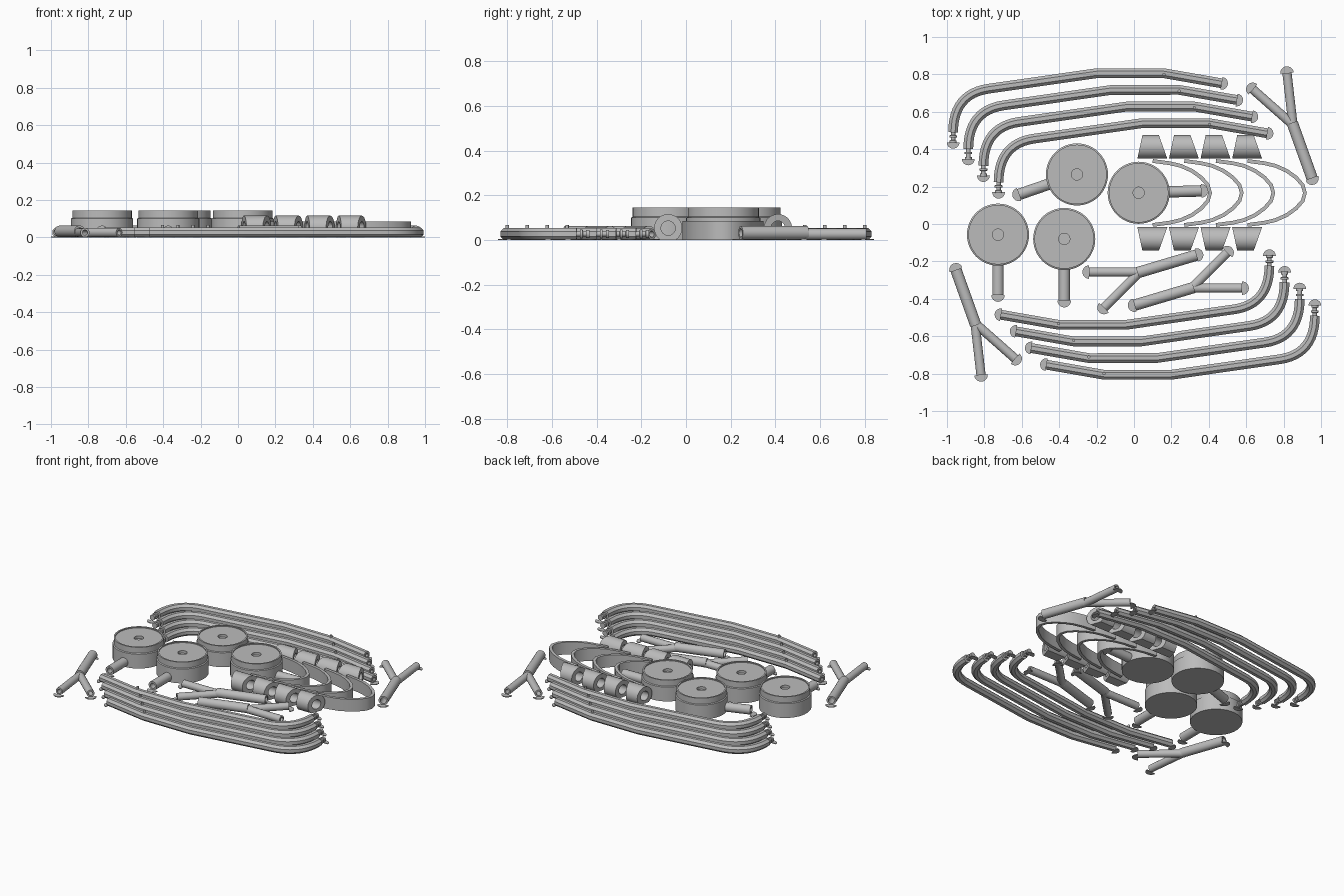
import bpy, bmesh, math
from mathutils import Vector, Matrix

if "Cube" in bpy.data.objects:
    bpy.data.objects.remove(bpy.data.objects["Cube"])

grey = bpy.data.materials.new("light_grey")
grey.diffuse_color = (0.5, 0.5, 0.5, 1)
grey.use_nodes = True
grey.node_tree.nodes["Principled BSDF"].inputs["Base Color"].default_value = grey.diffuse_color


def skin(name, rings, closed=False):
    """Join rings of points with quads; cap the ends, or loop round to the start."""
    bm = bmesh.new()
    vs = [[bm.verts.new(p) for p in ring] for ring in rings]
    n = len(vs[0])
    pairs = list(zip(vs, vs[1:])) + ([(vs[-1], vs[0])] if closed else [])
    for a, b in pairs:
        for i in range(n):
            j = (i + 1) % n
            bm.faces.new((a[i], a[j], b[j], b[i]))
    if not closed:
        bm.faces.new(vs[0])
        bm.faces.new(vs[-1])
    bmesh.ops.recalc_face_normals(bm, faces=bm.faces)
    me = bpy.data.meshes.new(name)
    bm.to_mesh(me)
    bm.free()
    me.materials.append(grey)
    ob = bpy.data.objects.new(name, me)
    bpy.context.collection.objects.link(ob)
    bpy.ops.object.select_all(action='DESELECT')
    ob.select_set(True)
    bpy.context.view_layer.objects.active = ob
    bpy.ops.object.shade_smooth_by_angle(angle=math.radians(32))
    return ob


def tangents(pts):
    out = []
    for i in range(len(pts)):
        a, b = pts[max(i - 1, 0)], pts[min(i + 1, len(pts) - 1)]
        out.append(((pts[i] - a).normalized() + (b - pts[i]).normalized()).normalized())
    return out


def pipe(name, path, z, radii, bore=0, n=16):
    """Sweep a round section along a level path; bore makes it hollow."""
    pts = [Vector((x, y, z)) for x, y in path]
    dirs = tangents(pts)
    if not isinstance(radii, list):
        radii = [radii] * len(pts)

    def ring(p, d, r):
        side = d.cross(Vector((0, 0, 1)))
        return [p + side * r * math.cos(2 * math.pi * (k + .5) / n)
                + Vector((0, 0, r * math.sin(2 * math.pi * (k + .5) / n))) for k in range(n)]
    rings = [ring(*a) for a in zip(pts, dirs, radii)]
    if bore:
        rings += [ring(p, d, bore) for p, d in reversed(list(zip(pts, dirs)))]
    return skin(name, rings, bool(bore))


def brim(x, y, dx, dy, r=.034):
    """Thin half disc on the floor, bulging towards (dx, dy)."""
    a0 = math.atan2(dy, dx)
    arc = [(x + r * math.cos(a0 + t), y + r * math.sin(a0 + t))
           for t in [math.pi * (k / 12 - .5) for k in range(13)]]
    return skin("brim", [[(px, py, z) for px, py in arc] for z in (0, .005)])


def lathe(name, x, y, profile, n=48):
    return skin(name, [[(x + r * math.cos(2 * math.pi * k / n), y + r * math.sin(2 * math.pi * k / n), z)
                        for k in range(n)] for r, z in profile])


def turn(objs):
    """Copy parts half a turn round the centre."""
    for ob in objs:
        c = ob.copy()
        c.data = ob.data.copy()
        c.data.transform(Matrix.Rotation(math.pi, 4, 'Z'))
        bpy.context.collection.objects.link(c)


# Bent ear tubes: four staggered, repeated on the opposite side
b = [Vector(p) for p in ((-.967, .49), (-.967, .63), (-.90, .705), (-.78, .723))]
bend = []
for k in range(13):
    t = k / 12
    bend.append(b[0] * (1 - t)**3 + b[1] * 3 * t * (1 - t)**2 + b[2] * 3 * t * t * (1 - t) + b[3] * t**3)
tube_path = [tuple(p) for p in bend] + [(-.2, .806), (.16, .806), (.47, .752)]
side = []
for i in range(4):
    ox, oy = .081 * i, -.089 * i
    side.append(pipe("ear_tube", [(x + ox, y + oy) for x, y in tube_path], .027, .0282, .013, 8))
    # Barbed connector at the bent end
    ys = (.51, .475, .474, .463, .462, .448, .447, .433)
    side.append(pipe("barb", [(-.967 + ox, y + oy) for y in ys], .027,
                     [.012, .012, .021, .021, .012, .012, .019, .019]))
    side.append(brim(-.967 + ox, .437 + oy, 0, -1))
    side.append(brim(.468 + ox, .752 + oy, .31, -.054))
    side.append(lathe("peg", .16 + ox, .80 + oy, [(.008, .045), (.008, .067)], 12))
turn(side)


def y_piece(stem, fork, arms):
    """Forked connector with a thick stem and two thinner arms."""
    parts = []
    fork = Vector(fork)
    for end, r, bore in [(stem, .031, .02)] + [(a, .025, .014) for a in arms]:
        d = (Vector(end) - fork).normalized()
        parts.append(pipe("connector_leg", [tuple(fork - d * .012), end], r + .001, r, bore))
        parts.append(brim(end[0], end[1], d.x, d.y, .036))
    parts.append(pipe("connector_fork", [tuple(fork + (Vector(stem) - fork) * .15), tuple(fork)],
                      .031, [.030, .025]))
    return parts


# Forked connectors: an outer pair and an inner pair
turn(y_piece((.952, .245), (.85, .53), [(.635, .72), (.818, .807)]))
y_piece((.952, .245), (.85, .53), [(.635, .72), (.818, .807)])
inner = ((.335, -.166), (.03, -.257), [(-.24, -.257), (-.16, -.447)])
y_piece(*inner)


def flip(p):
    return (.338 - p[0], -.60 - p[1])


y_piece(flip(inner[0]), flip(inner[1]), [flip(p) for p in inner[2]])

# Chest discs with a raised lid, shallow recess and side stem
disc_profile = [(.166, 0), (.166, .10), (.159, .104), (.159, .145), (.149, .145),
                (.149, .138), (.030, .138), (.030, .12)]
for x, y, ex, ey in [(-.305, .265, -.615, .158), (.025, .167, .36, .177),
                     (-.727, -.057, -.727, -.38), (-.373, -.08, -.373, -.41)]:
    lathe("chest_disc", x, y, disc_profile)
    d = (Vector((ex, ey)) - Vector((x, y))).normalized()
    pipe("disc_stem", [(x + d.x * .15, y + d.y * .15), (ex, ey)], .032, .031, .018)
    brim(ex, ey, d.x, d.y, .036)

# Spring bands, each with a pair of tapered hollow cups
half = [(.10, .337), (.19, .325), (.25, .311), (.31, .284), (.36, .248), (.395, .208)]
band = half + [(.407, .166)] + [(x, .332 - y) for x, y in reversed(half)]
for i in range(4):
    ox = .169 * i
    pts = [Vector((x + ox, y, 0)) for x, y in band]
    rings = []
    for p, d in zip(pts, tangents(pts)):
        s = d.cross(Vector((0, 0, 1))) * .01
        up = Vector((0, 0, .085))
        rings.append([p - s, p + s, p + s + up, p - s + up])
    skin("spring_band", rings)
    for sgn in (1, -1):
        rings = []
        for right, r in ((0, .063), (1, .063), (1, .032), (0, .032)):
            ring = []
            for k in range(32):
                a = 2 * math.pi * k / 32
                v, z = r * math.cos(a), max(0, .053 + r * math.sin(a))
                t = (v + .063) / .126      # 0 beside the band, 1 on the far side
                x = .178 - .045 * t if right else .018 + .027 * t
                ring.append((x + ox, .166 + sgn * (.246 + v), z))
            rings.append(ring)
        skin("band_cup", rings, True)
